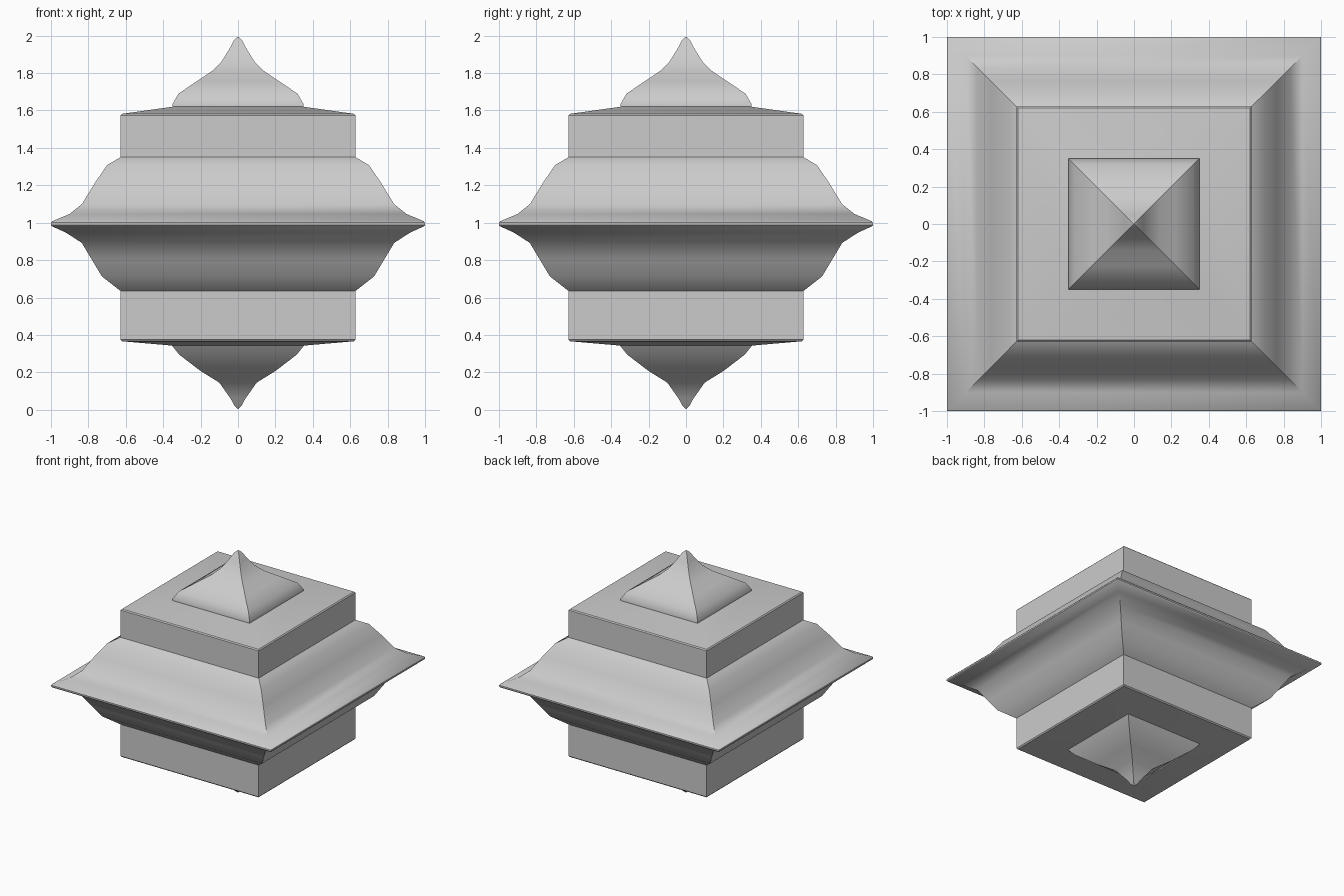
import bpy, bmesh, math

if "Cube" in bpy.data.objects:
    bpy.data.objects.remove(bpy.data.objects["Cube"])


def square_lathe(name, profile):
    """Sweep a (half width, height) profile around a square plan with mitred corners."""
    bm = bmesh.new()
    rings = []
    for w, z in profile:
        if w == 0:
            rings.append([bm.verts.new((0, 0, z))] * 4)
        else:
            rings.append([bm.verts.new((sx * w, sy * w, z))
                          for sx, sy in ((-1, -1), (1, -1), (1, 1), (-1, 1))])
    for low, high in zip(rings, rings[1:]):
        for i in range(4):
            j = (i + 1) % 4
            corners = list(dict.fromkeys((low[i], low[j], high[j], high[i])))
            bm.faces.new(corners)
    mesh = bpy.data.meshes.new(name)
    bm.to_mesh(mesh)
    bm.free()
    obj = bpy.data.objects.new(name, mesh)
    bpy.context.collection.objects.link(obj)
    bpy.ops.object.select_all(action='DESELECT')
    obj.select_set(True)
    bpy.context.view_layer.objects.active = obj
    bpy.ops.object.shade_smooth_by_angle(angle=math.radians(35))
    return obj


# Pointed drop underneath
square_lathe("lower_finial", [
    (0, 0.003), (0.018, 0.02), (0.04, 0.06), (0.10, 0.145), (0.20, 0.207),
    (0.315, 0.295), (0.353, 0.343)])

# Lower square block with its slightly sloped underside
square_lathe("lower_block", [
    (0.353, 0.343), (0.62, 0.366), (0.628, 0.375), (0.628, 0.635)])

# Wide flared moulding with a thin rim
square_lathe("flared_moulding", [
    (0.628, 0.635), (0.727, 0.712), (0.78, 0.80), (0.835, 0.892),
    (0.92, 0.947), (0.993, 0.98), (1.0, 0.988), (1.0, 1.0), (0.993, 1.008),
    (0.90, 1.047), (0.834, 1.10), (0.765, 1.213), (0.70, 1.308), (0.628, 1.35)])

# Upper square block with its gently sloped top
square_lathe("upper_block", [
    (0.628, 1.35), (0.628, 1.574), (0.62, 1.582), (0.35, 1.62)])

# Pointed cap on top
square_lathe("upper_finial", [
    (0.35, 1.62), (0.35, 1.634), (0.318, 1.69), (0.225, 1.753), (0.14, 1.81),
    (0.088, 1.862), (0.05, 1.922), (0.02, 1.978), (0, 1.995)])
